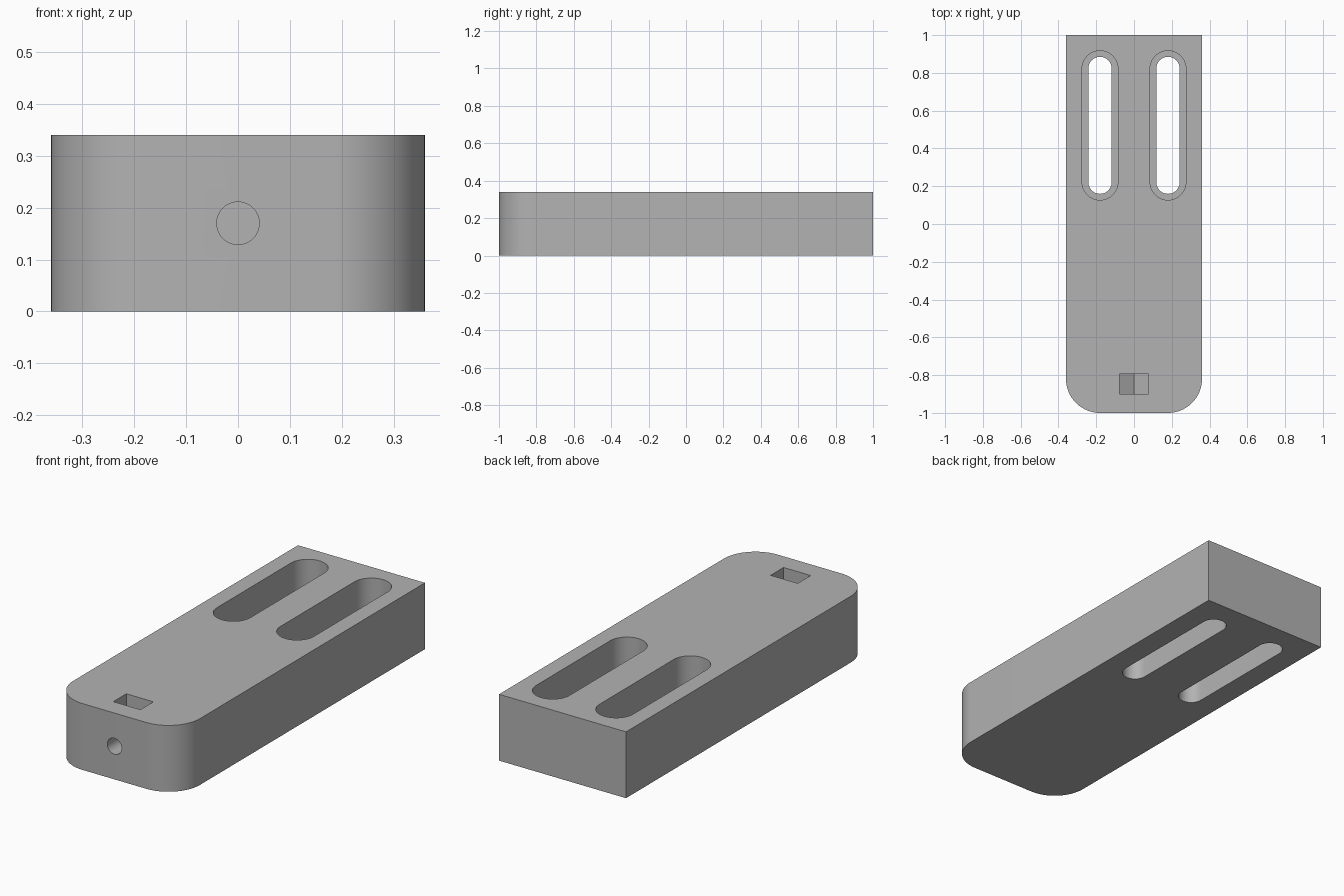
import bpy, bmesh, math
from mathutils import Matrix, Vector

cube = bpy.data.objects.get("Cube")
if cube:
    bpy.data.objects.remove(cube, do_unlink=True)

HALF_W, HEIGHT, CORNER = 0.36, 0.34, 0.18
MID = HEIGHT / 2

grey = bpy.data.materials.new("light grey")
grey.use_nodes = True
colour = (0.45, 0.45, 0.45, 1)
grey.diffuse_color = colour
grey.node_tree.nodes["Principled BSDF"].inputs["Base Color"].default_value = colour


def arc(cx, cy, r, start, end, steps=24):
    """Points along an arc, angles in degrees."""
    angles = [math.radians(start + (end - start) * i / steps) for i in range(steps + 1)]
    return [(cx + r * math.cos(a), cy + r * math.sin(a)) for a in angles]


def prism(name, outline, low, high, matrix=Matrix()):
    """Extrude a flat outline from low to high along its own z."""
    bm = bmesh.new()
    face = bm.faces.new([bm.verts.new((x, y, low)) for x, y in outline])
    top = bmesh.ops.extrude_face_region(bm, geom=[face])["geom"]
    bmesh.ops.translate(bm, vec=Vector((0, 0, high - low)),
                        verts=[v for v in top if isinstance(v, bmesh.types.BMVert)])
    bmesh.ops.transform(bm, matrix=matrix, verts=bm.verts)
    bmesh.ops.recalc_face_normals(bm, faces=bm.faces)
    mesh = bpy.data.meshes.new(name)
    bm.to_mesh(mesh)
    bm.free()
    mesh.materials.append(grey)
    obj = bpy.data.objects.new(name, mesh)
    bpy.context.collection.objects.link(obj)
    return obj


def slot(x, y0, y1, r):
    """Outline of a round-ended slot running along y."""
    return arc(x, y1 - r, r, 0, 180) + arc(x, y0 + r, r, 180, 360)


# Body: square at the back, rounded at the front corners
inner = HALF_W - CORNER
body = prism("mounting_block",
             [(HALF_W, 1), (-HALF_W, 1)]
             + arc(-inner, CORNER - 1, CORNER, 180, 270)
             + arc(inner, CORNER - 1, CORNER, 270, 360), 0, HEIGHT)

# Stepped slots: wide recess above a narrower through slot
cutters = []
for side, x in (("left", 0.18), ("right", -0.18)):
    cutters.append(prism(side + "_slot_recess", slot(x, 0.127, 0.917, 0.095), 0.15, 0.5))
    cutters.append(prism(side + "_through_slot", slot(x, 0.16, 0.885, 0.062), -0.1, 0.25))

# Front screw hole and the nut pocket it crosses, both drawn in the xz plane
upright = Matrix.Rotation(math.pi / 2, 4, "X")
cutters.append(prism("screw_hole", arc(0, MID, 0.041, 0, 352.5, 47), 0.7, 1.1, upright))
flat = 0.077
point = flat / math.sqrt(3)
cutters.append(prism("nut_pocket",
                     [(flat, 0.5), (-flat, 0.5), (-flat, MID - point),
                      (0, MID - 2 * point), (flat, MID - point)], 0.795, 0.9, upright))

# Cut everything out, then drop the cutters
bpy.context.view_layer.objects.active = body
body.select_set(True)
for cutter in cutters:
    cutter.hide_render = True
    mod = body.modifiers.new(cutter.name, "BOOLEAN")
    mod.operation = "DIFFERENCE"
    mod.solver = "EXACT"
    mod.object = cutter
    bpy.ops.object.modifier_apply(modifier=mod.name)
    bpy.data.objects.remove(cutter, do_unlink=True)

bpy.ops.object.shade_smooth_by_angle(angle=math.radians(30))
